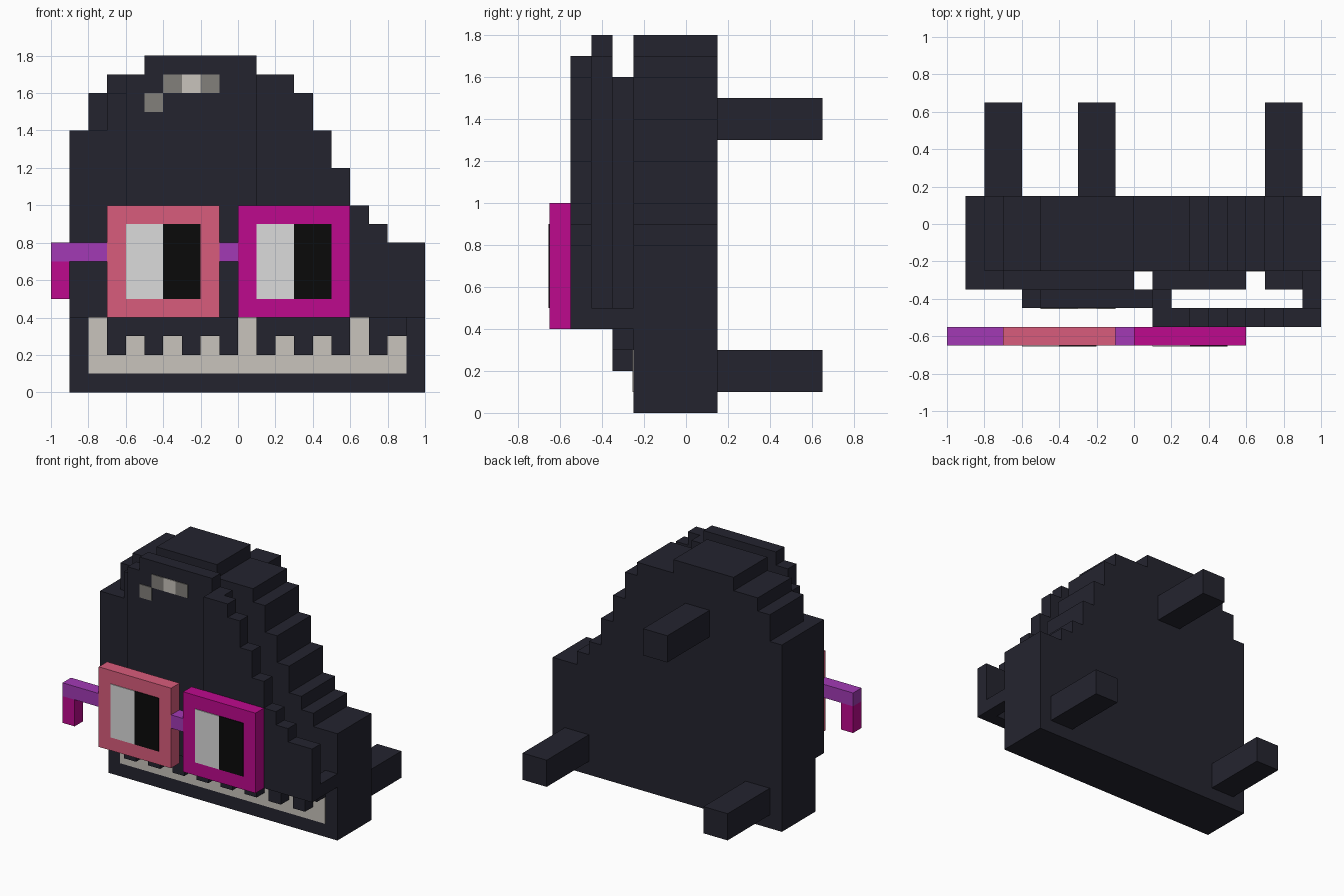
import bpy, bmesh

if "Cube" in bpy.data.objects:
    bpy.data.objects.remove(bpy.data.objects["Cube"])


def material(name, rgb):
    """Flat colour from 0-255 sRGB values."""
    def lin(c):
        c /= 255
        return c / 12.92 if c <= 0.04045 else ((c + 0.055) / 1.055) ** 2.4
    m = bpy.data.materials.new(name)
    m.diffuse_color = (*[lin(c) for c in rgb], 1)
    m.use_nodes = True
    m.node_tree.nodes["Principled BSDF"].inputs["Base Color"].default_value = m.diffuse_color
    return m


DARK = material("charcoal", (36, 36, 47))
IVORY = material("ivory", (200, 195, 188))
GREY = material("shine grey", (130, 128, 123))
PINK = material("pink", (217, 92, 124))
MAGENTA = material("magenta", (189, 9, 141))
PURPLE = material("purple", (162, 58, 181))
WHITE = material("lens white", (219, 219, 219))
BLACK = material("lens black", (10, 10, 10))


def stepped(name, mat, x0, steps, y0, y1, z0):
    """Staircase outline of (right edge, top) steps, extruded from y0 to y1."""
    outline, x = [(x0, z0)], x0
    for right, top in steps:
        outline += [(x, top), (right, top)]
        x = right
    outline.append((x, z0))
    # drop repeated corners
    pts = [p for i, p in enumerate(outline) if p != outline[i - 1]]
    bm = bmesh.new()
    face = bm.faces.new([bm.verts.new((px, y0, pz)) for px, pz in pts])
    ext = bmesh.ops.extrude_face_region(bm, geom=[face], use_keep_orig=True)
    moved = [v for v in ext["geom"] if isinstance(v, bmesh.types.BMVert)]
    bmesh.ops.translate(bm, verts=moved, vec=(0, y1 - y0, 0))
    bmesh.ops.recalc_face_normals(bm, faces=bm.faces[:])
    me = bpy.data.meshes.new(name)
    bm.to_mesh(me)
    bm.free()
    me.materials.append(mat)
    ob = bpy.data.objects.new(name, me)
    bpy.context.collection.objects.link(ob)
    return ob


def box(name, mat, x0, x1, y0, y1, z0, z1):
    return stepped(name, mat, x0, [(x1, z1)], y0, y1, z0)


T = 0.005  # thickness of painted plates

# Main slab with the long stepped slope on the right
slope = [(0.3, 1.7), (0.4, 1.6), (0.5, 1.4), (0.6, 1.2), (0.7, 1.0), (0.8, 0.9), (1.0, 0.8)]
stepped("body", DARK, -0.9,
        [(-0.8, 1.4), (-0.7, 1.6), (-0.5, 1.7), (0.0, 1.8)] + slope, -0.25, 0.15, 0)

# Face layers, each one further forward
stepped("face_left", DARK, -0.9, [(-0.7, 1.4), (0.0, 1.6)], -0.35, -0.25, 0.4)
stepped("face_middle", DARK, -0.6, [(-0.5, 1.7), (0.1, 1.8), (0.2, 1.7)], -0.45, -0.35, 0.4)
stepped("face_right", DARK, 0.1, slope, -0.55, -0.45, 0.4)
box("face_side_link", DARK, 0.9, 1.0, -0.45, -0.25, 0.4, 0.5)

# Upper jaw rows and the dark teeth hanging from them
for x0, x1 in ((-0.7, 0.0), (0.1, 0.6), (0.7, 0.9)):
    box("upper_jaw", DARK, x0, x1, -0.35, -0.25, 0.3, 0.4)
for x in (-0.7, -0.5, -0.3, -0.1, 0.1, 0.3, 0.5, 0.7):
    box("upper_tooth", DARK, x, x + 0.1, -0.35, -0.25, 0.2, 0.3)

# Ivory lower teeth: alternating heights, three of them tall
lower = []
for i in range(17):
    top = 0.2 if i % 2 else (0.4 if i in (0, 8, 14) else 0.3)
    lower.append((round(-0.7 + i * 0.1, 2), top))
stepped("lower_teeth", IVORY, -0.8, lower, -0.25 - T, -0.25, 0.1)

# Shine marks on the forehead
for x, z, mat in ((-0.5, 1.5, GREY), (-0.4, 1.6, GREY), (-0.3, 1.6, IVORY), (-0.2, 1.6, GREY)):
    box("forehead_shine", mat, x, x + 0.1, -0.45 - T, -0.45, z, z + 0.1)

# Glasses: frames, split lenses, bridge and temple
for side, x, mat in (("left", -0.7, PINK), ("right", 0.0, MAGENTA)):
    box("frame_" + side, mat, x, x + 0.6, -0.65, -0.55, 0.4, 1.0)
    box("lens_white_" + side, WHITE, x + 0.1, x + 0.3, -0.65 - T, -0.65, 0.5, 0.9)
    box("lens_black_" + side, BLACK, x + 0.3, x + 0.5, -0.65 - T, -0.65, 0.5, 0.9)
box("glasses_bridge", PURPLE, -0.1, 0.0, -0.65, -0.55, 0.7, 0.8)
box("glasses_temple", PURPLE, -1.0, -0.7, -0.65, -0.55, 0.7, 0.8)
box("temple_tip", MAGENTA, -1.0, -0.9, -0.65, -0.55, 0.5, 0.7)

# Pegs on the back
for x, z in ((-0.8, 0.1), (-0.3, 1.3), (0.7, 0.1)):
    box("back_peg", DARK, x, x + 0.2, 0.15, 0.65, z, z + 0.2)
